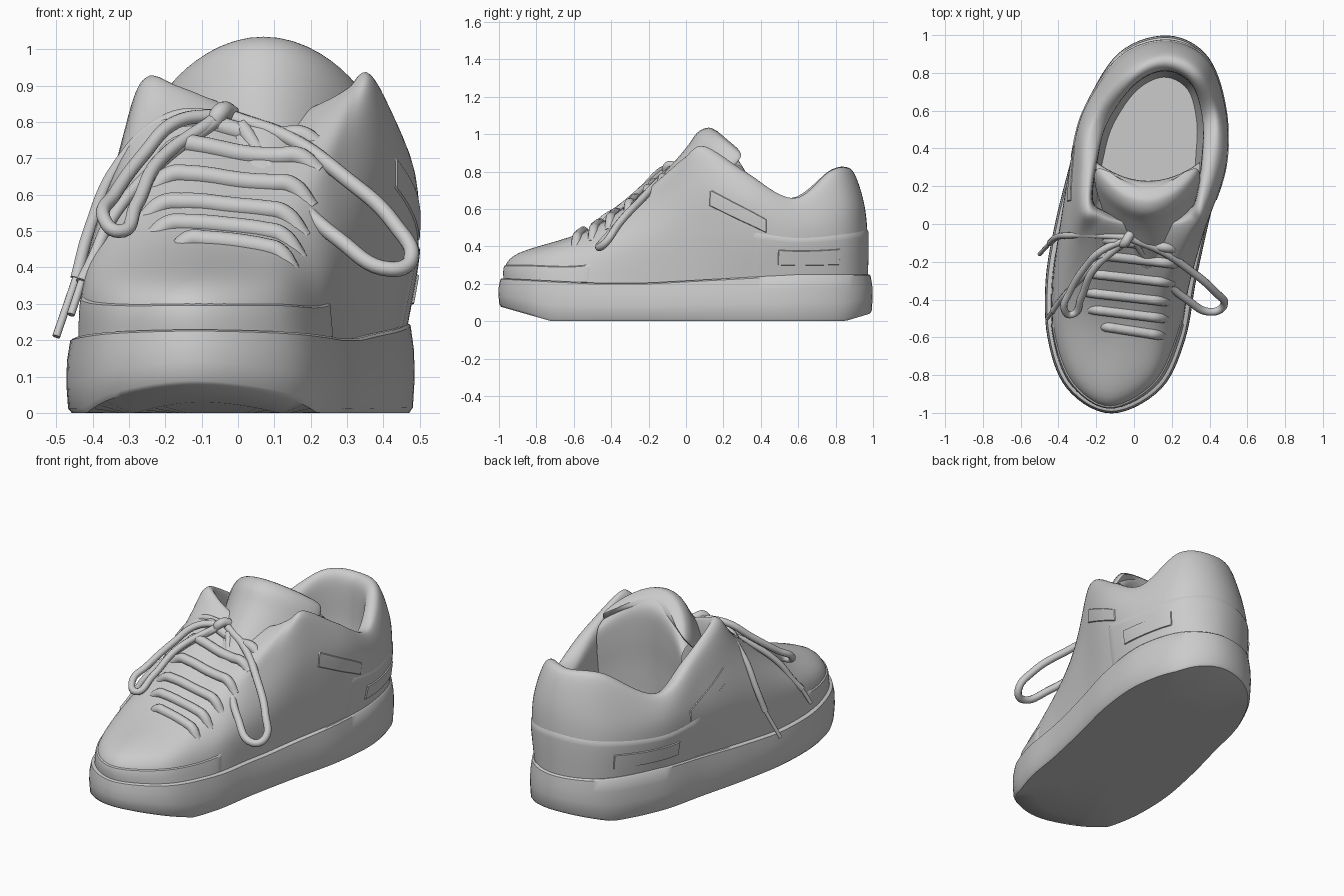
import bpy, math
from mathutils import Vector
from mathutils.bvhtree import BVHTree

if "Cube" in bpy.data.objects:
    bpy.data.objects.remove(bpy.data.objects["Cube"])

# 16 columns run round the shoe: toe, right side, heel, left side
BASE = [(-.12,-.97), (.12,-.85), (.24,-.6), (.295,-.3), (.36,0), (.43,.3), (.45,.6), (.37,.86),
        (.18,.965), (-.06,.88), (-.23,.6), (-.31,.3), (-.385,0), (-.435,-.3), (-.425,-.6), (-.33,-.85)]
LOW = [(-.12,-.92,.35), (.10,-.80,.35), (.22,-.56,.35), (.30,-.28,.41), (.39,.02,.48), (.48,.32,.46),
       (.485,.6,.43), (.39,.87,.45), (.18,.97,.47), (-.07,.885,.45), (-.265,.6,.43), (-.34,.3,.46),
       (-.385,.02,.48), (-.415,-.28,.43), (-.40,-.57,.37), (-.30,-.81,.35)]
HIGH = [(-.04,-.50,.50), (.08,-.47,.51), (.18,-.36,.56), (.28,-.17,.66), (.40,.05,.72), (.485,.32,.66),
        (.475,.6,.56), (.38,.86,.63), (.18,.945,.66), (-.05,.865,.63), (-.26,.59,.56), (-.31,.3,.65),
        (-.33,.05,.71), (-.32,-.17,.64), (-.25,-.38,.55), (-.15,-.48,.51)]
RIM = [(.07,-.05,.80), (.17,-.05,.81), (.25,-.04,.84), (.32,0,.88), (.375,.08,.915), (.43,.32,.785),
       (.435,.58,.655), (.35,.80,.795), (.18,.885,.81), (-.02,.81,.80), (-.215,.56,.655), (-.265,.3,.785),
       (-.27,.07,.905), (-.19,0,.88), (-.09,-.04,.84), (0,-.05,.81)]


def inward(d, z):
    """Rim moved towards the middle of the foot opening."""
    out = []
    for p in RIM:
        c = Vector((.09, .45, 0)) - Vector((p[0], p[1], 0))
        q = Vector(p) + c.normalized() * d
        q.z = z if z > 0 else q.z + z
        out.append(q)
    return out


ROWS = [[Vector((x, y, .2)) for x, y in BASE], [Vector(p) for p in LOW], [Vector(p) for p in HIGH],
        [Vector(p) for p in RIM], inward(.07, -.035), inward(.08, .52), inward(.11, .3)]


def spline(a, b, c, d, t):
    return .5 * (2*b + (c - a)*t + (2*a - 5*b + 4*c - d)*t*t + (3*b - a - 3*c + d)*t**3)


def along(pts, t, cyclic=False):
    n = len(pts)
    i = math.floor(t) if cyclic else min(int(t), n - 2)
    k = [(j % n) if cyclic else max(0, min(n - 1, j)) for j in range(i - 1, i + 3)]
    return spline(*[pts[j] for j in k], t - i)


def surf(u, v):
    return along([along(r, u, True) for r in ROWS], v)


def mesh(name, grid, closed=True, caps=(False, False)):
    """Skin a list of rows of points."""
    n = len(grid[0])
    verts = [p for row in grid for p in row]
    faces = [(j*n + i, j*n + (i+1) % n, (j+1)*n + (i+1) % n, (j+1)*n + i)
             for j in range(len(grid) - 1) for i in range(n if closed else n - 1)]
    if caps[0]:
        faces.append(tuple(range(n))[::-1])
    if caps[1]:
        faces.append(tuple(range(len(verts) - n, len(verts))))
    me = bpy.data.meshes.new(name)
    me.from_pydata(verts, [], faces)
    ob = bpy.data.objects.new(name, me)
    bpy.context.collection.objects.link(ob)
    bpy.ops.object.select_all(action='DESELECT')
    ob.select_set(True)
    bpy.context.view_layer.objects.active = ob
    bpy.ops.object.shade_smooth_by_angle(angle=math.radians(40))
    return BVHTree.FromPolygons(verts, faces)


# Upper: outer wall, padded collar, lining and insole in one skin
N = 112
tree = mesh("upper", [[surf(16*i/N, v/8) for i in range(N)] for v in range(49)], caps=(False, True))


# Sole: cupsole wall with a ledge, toe spring and slightly lifted heel
def sole_top(y):
    return .205 + .045*max(0, min(1, (y + .2)/.8)) + .025*max(0, (-y - .5)/.5)


def sole_bottom(y):
    return .08*max(0, (-y - .72)/.28) + .045*max(0, (y - .85)/.15)


def sole_ring(offset, height, scale=1):
    ring = []
    for i in range(N):
        u = 16*i/N
        p = along(ROWS[0], u, True)
        t = along(ROWS[0], u + .05, True) - along(ROWS[0], u - .05, True)
        q = p + Vector((t.y, -t.x, 0)).normalized()*offset
        q.x, q.y = .02 + (q.x - .02)*scale, q.y*scale
        lo, hi = sole_bottom(q.y), sole_top(q.y)
        q.z = lo + (hi - lo)*height
        ring.append(q)
    return ring


mesh("sole", [sole_ring(0, 0, .3), sole_ring(0, 0, .6), sole_ring(0, 0, .85), sole_ring(.018, 0),
              sole_ring(.028, .06), sole_ring(.033, .4), sole_ring(.031, .7), sole_ring(.022, .97),
              sole_ring(.014, 1), sole_ring(-.03, 1)], caps=(True, True))


# Overlay panels laid just above the upper, edges tucked under
def panel(name, ua, ub, va, vb, shear=0, lift=.006, nu=40, nv=12):
    grid = []
    for j in range(nv + 1):
        row = []
        for i in range(nu + 1):
            a, b = i/nu, j/nv
            u, v = ua + (ub - ua)*a, va + (vb - va)*b + shear*a
            p = surf(u, v)
            nrm = (surf(u + .02, v) - surf(u - .02, v)).cross(surf(u, v + .02) - surf(u, v - .02)).normalized()
            edge = i in (0, nu) or j in (0, nv)
            row.append(p + nrm*(-.004 if edge else lift))
        grid.append(row)
    mesh(name, grid, closed=False)


panel("heel_counter", 5.1, 10.9, .05, 1.12, nu=60)
panel("toe_guard", -2.3, 2.3, .05, .72, nu=60)
for side, flip in (("right", False), ("left", True)):
    a, b = (10.6, 11.7) if flip else (4.3, 5.4)
    panel(f"{side}_quarter_patch", a, b, 1.1 if flip else 1.55, 1.5 if flip else 1.98, .45 if flip else -.45, .004)
    a, b = (9.2, 10.4) if flip else (5.6, 6.8)
    panel(f"{side}_heel_patch", a, b, .45, .78, 0, .012)

# Padded tongue: flattened ellipses swept up and back (y, z, half width, half thickness)
TONGUE = [Vector(r) for r in [(-.3, .57, .15, .03), (-.06, .79, .23, .045), (.05, .885, .27, .065),
                              (.12, .955, .28, .08), (.165, .995, .26, .06), (.18, 1.005, .20, .015)]]
rows = []
for j in range(26):
    y, z, w, t = along(TONGUE, j/5)
    ring = []
    for i in range(40):
        a = 2*math.pi*i/40
        s, n = math.cos(a), math.sin(a)*t
        ring.append(Vector((.07 + w*s, y + .13*w/.27*s*s - .75*n, z - .11*w/.27*s*s + .66*n)))
    rows.append(ring)
mesh("tongue", rows, caps=(True, True))

# Inner face of the tongue, running down to the insole (y, z)
INNER = [Vector(r) for r in [(.14, 1.01), (.185, 1.0), (.225, .94), (.225, .8), (.21, .6), (.2, .3)]]
rows = []
for j in range(26):
    p = along(INNER, j/5)
    rows.append([Vector((.075 + .275*s, p.x + .10*s*s, p.y - .17*s*s*max(0, (p.y - .3)/.7)))
                 for s in [i/12 - 1 for i in range(25)]])
mesh("tongue_lining", rows, closed=False)


# Laces
def lace(name, pts, r=.019):
    cu = bpy.data.curves.new(name, 'CURVE')
    cu.dimensions, cu.bevel_depth, cu.bevel_resolution = '3D', r, 3
    cu.use_fill_caps, cu.resolution_u = True, 8
    sp = cu.splines.new('BEZIER')
    sp.bezier_points.add(len(pts) - 1)
    for b, p in zip(sp.bezier_points, pts):
        b.co = p
        b.handle_left_type = b.handle_right_type = 'AUTO'
    bpy.context.collection.objects.link(bpy.data.objects.new(name, cu))


def draped(xa, ya, xb, yb, lift):
    pts = []
    for k in range(9):
        x, y = xa + (xb - xa)*k/8, ya + (yb - ya)*k/8
        hit = tree.ray_cast(Vector((x, y, 2)), Vector((0, 0, -1)))[0]
        if hit:
            pts.append(hit + Vector((0, 0, -.035 if k in (0, 8) else lift)))
    return pts


for k, (y, xa, xb) in enumerate([(-.57, -.17, .15), (-.48, -.24, .17), (-.39, -.26, .18),
                                 (-.29, -.24, .20), (-.19, -.21, .22), (-.11, -.16, .22)]):
    lace(f"lace_row_{k + 1}", draped(xa, y + .03, xb, y - .02, 0), .027)

lace("bow_loop_right", [(-.01,-.08,.81), (.14,-.14,.755), (.29,-.24,.65), (.43,-.36,.52), (.475,-.43,.42),
                        (.42,-.465,.395), (.28,-.40,.475), (.12,-.25,.63), (.01,-.1,.79)], .021)
lace("bow_loop_left", [(-.04,-.08,.82), (-.17,-.14,.80), (-.26,-.23,.71), (-.34,-.36,.60), (-.37,-.45,.54),
                       (-.33,-.48,.50), (-.28,-.39,.57), (-.22,-.25,.69), (-.06,-.1,.81)])
ends = {"back": [(-.05,-.07,.82), (-.19,-.06,.81), (-.33,-.06,.68), (-.41,-.07,.5), (-.445,-.10,.37), (-.50,-.16,.21)],
        "front": [(-.05,-.1,.81), (-.22,-.23,.68), (-.35,-.36,.53), (-.40,-.42,.42), (-.43,-.46,.36), (-.46,-.50,.27)]}
for side, pts in ends.items():
    lace(f"lace_end_{side}", pts[:-1], .017)
    lace(f"lace_tip_{side}", pts[-2:], .011)

# Knot
lace("bow_knot", [(-.07,-.10,.79), (-.05,-.10,.825), (-.03,-.07,.83), (0,-.03,.79)], .025)
